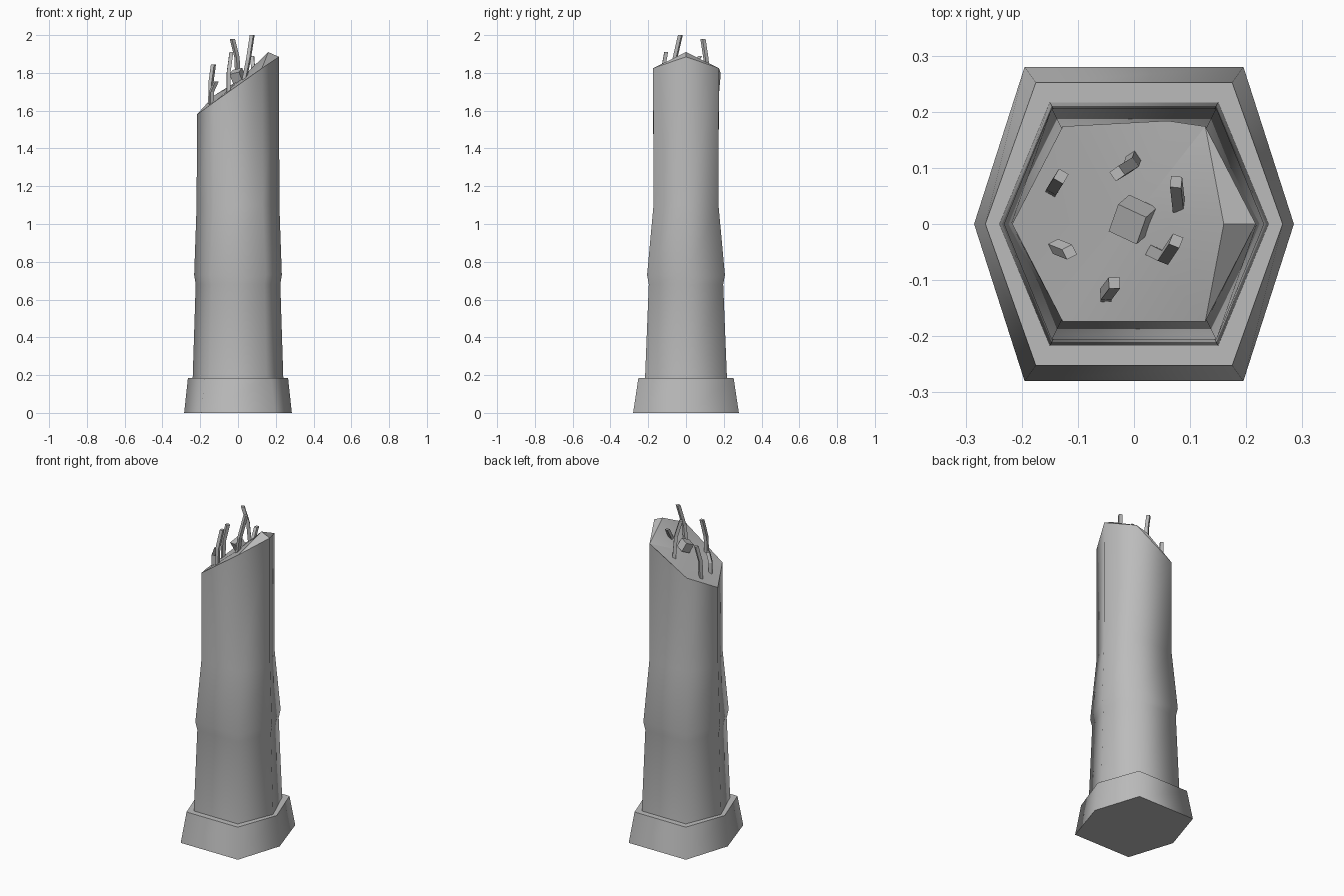
import bpy
from math import radians, cos, sin, pi

cube = bpy.data.objects.get("Cube")
if cube:
    bpy.data.objects.remove(cube, do_unlink=True)

stone = bpy.data.materials.new("grey stone")
stone.use_nodes = True
grey = (0.5, 0.5, 0.5, 1)
stone.diffuse_color = grey
stone.node_tree.nodes["Principled BSDF"].inputs["Base Color"].default_value = grey


def make(name, verts, faces, angle):
    mesh = bpy.data.meshes.new(name)
    mesh.from_pydata(verts, [], faces)
    mesh.materials.append(stone)
    obj = bpy.data.objects.new(name, mesh)
    bpy.context.collection.objects.link(obj)
    bpy.ops.object.select_all(action='DESELECT')
    obj.select_set(True)
    bpy.context.view_layer.objects.active = obj
    bpy.ops.object.mode_set(mode='EDIT')
    bpy.ops.mesh.select_all(action='SELECT')
    bpy.ops.mesh.normals_make_consistent(inside=False)
    bpy.ops.object.mode_set(mode='OBJECT')
    if angle:
        bpy.ops.object.shade_smooth_by_angle(angle=radians(angle))
    return obj


def loft(name, rings, angle=0, top=True):
    n = len(rings[0])
    faces = [(r * n + i, r * n + (i + 1) % n, (r + 1) * n + (i + 1) % n, (r + 1) * n + i)
             for r in range(len(rings) - 1) for i in range(n)]
    faces.append(tuple(reversed(range(n))))
    if top:
        faces.append(tuple(range((len(rings) - 1) * n, len(rings) * n)))
    return make(name, [v for ring in rings for v in ring], faces, angle)


def hexagon(tip, cx, cy, z):
    """Six corners, starting at the left tip and running anticlockwise."""
    return [(tip, 0, z), (cx, cy, z), (-cx, cy, z), (-tip, 0, z), (-cx, -cy, z), (cx, -cy, z)]


# Plinth
loft("plinth", [hexagon(0.285, 0.195, 0.28, 0), hexagon(0.265, 0.175, 0.252, 0.185)], 75)

# Shaft with a swollen band and a slanted broken rim
rim = [(x, y, z) for (x, y, _), z in zip(hexagon(0.217, 0.127, 0.174, 0),
                                         (1.885, 1.825, 1.68, 1.58, 1.645, 1.825))]
loft("shaft", [hexagon(0.24, 0.15, 0.217, 0.18), hexagon(0.224, 0.14, 0.197, 0.68),
               hexagon(0.232, 0.147, 0.206, 0.73), hexagon(0.219, 0.13, 0.172, 1.1), rim],
     75, top=False)

# Broken surface: a fan over the rim, with a chipped peak at the high side
ridge, bulge, middle = (0.16, 0, 1.91), (0.06, 0.184, 1.797), (-0.01, 0, 1.745)
fan = [(8, 6, 1), (8, 1, 7), (8, 7, 2), (8, 2, 3), (8, 3, 4), (8, 4, 5), (8, 5, 6)]
chip = [(6, 0, 1), (6, 5, 0), (1, 2, 7)]
make("broken_top", rim + [ridge, bulge, middle], fan + chip, 25)

# Bent reinforcing bars: bottom, bend and tip of each
bars = [
    ((0.025, -0.045, 1.72), (0.055, -0.06, 1.87), (0.075, -0.03, 2.0)),
    ((0.0, 0.12, 1.72), (-0.005, 0.105, 1.88), (-0.03, 0.09, 1.98)),
    ((-0.05, -0.13, 1.66), (-0.05, -0.125, 1.8), (-0.035, -0.105, 1.91)),
    ((-0.145, 0.06, 1.6), (-0.143, 0.065, 1.75), (-0.13, 0.085, 1.845)),
    ((-0.14, -0.04, 1.6), (-0.14, -0.04, 1.7), (-0.115, -0.05, 1.755)),
    ((0.085, 0.02, 1.72), (0.08, 0.03, 1.82), (0.075, 0.075, 1.89)),
]
for k, path in enumerate(bars):
    turn = 0.4 + k
    loft(f"bent_bar_{k + 1}",
         [[(x + 0.014 * cos(turn + i * pi / 2), y + 0.014 * sin(turn + i * pi / 2), z)
           for i in range(4)] for x, y, z in path])

# Loose block of rubble
s = 0.028
block = loft("rubble_block", [[(-s, -s, h), (s, -s, h), (s, s, h), (-s, s, h)] for h in (-s, s)])
block.location = (-0.002, 0.008, 1.785)
block.rotation_euler = (radians(25), radians(-12), radians(-25))
